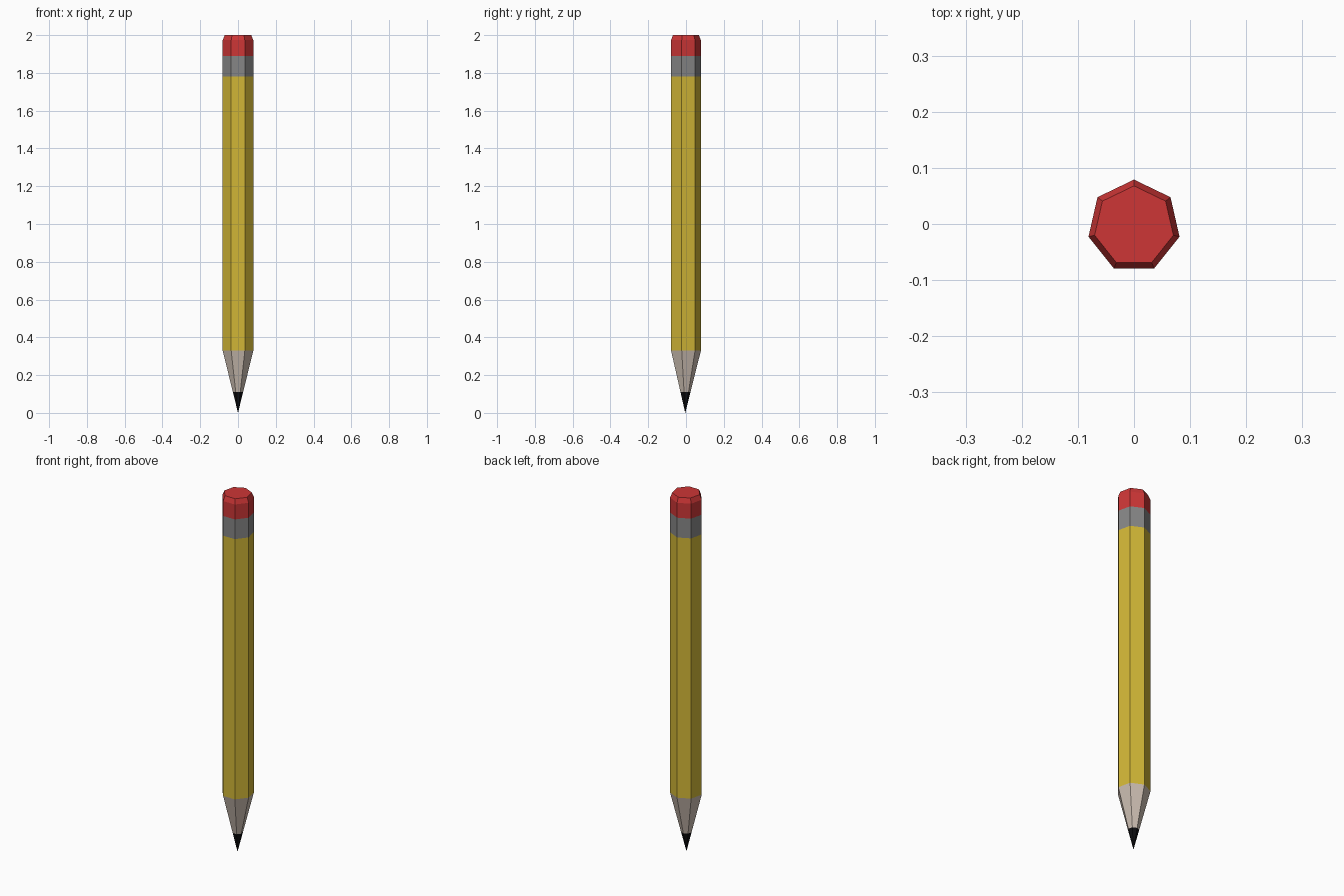
import bpy, bmesh
from math import sin, cos, pi

cube = bpy.data.objects.get("Cube")
if cube:
    bpy.data.objects.remove(cube, do_unlink=True)

SIDES = 7
RADIUS = 0.0832
CENTRE_Y = -0.0041  # centres the odd-sided outline


def material(name, color):
    m = bpy.data.materials.new(name)
    m.use_nodes = True
    rgba = (*color, 1.0)
    m.diffuse_color = rgba
    m.node_tree.nodes["Principled BSDF"].inputs["Base Color"].default_value = rgba
    return m


def section(name, rings, mat):
    """Seven-sided solid through (radius, height) rings; radius 0 is a point."""
    bm = bmesh.new()
    loops = []
    for r, z in rings:
        if r == 0:
            loops.append([bm.verts.new((0, CENTRE_Y, z))] * SIDES)
        else:
            angles = [pi / 2 + 2 * pi * i / SIDES for i in range(SIDES)]
            loops.append([bm.verts.new((r * cos(a), r * sin(a) + CENTRE_Y, z))
                          for a in angles])
    for low, high in zip(loops, loops[1:]):
        for i in range(SIDES):
            j = (i + 1) % SIDES
            corners = [low[i], low[j], high[j], high[i]]
            bm.faces.new(list(dict.fromkeys(corners)))
    for loop in (loops[0], loops[-1]):
        if len(set(loop)) > 1:
            bm.faces.new(loop)
    bmesh.ops.recalc_face_normals(bm, faces=bm.faces)
    mesh = bpy.data.meshes.new(name)
    bm.to_mesh(mesh)
    bm.free()
    mesh.materials.append(mat)
    obj = bpy.data.objects.new(name, mesh)
    bpy.context.collection.objects.link(obj)
    return obj


graphite = material("graphite black", (0.004, 0.004, 0.005))
wood = material("pale wood", (0.60, 0.51, 0.44))
yellow = material("yellow paint", (0.64, 0.47, 0.037))
metal = material("grey metal", (0.24, 0.24, 0.24))
rubber = material("red rubber", (0.61, 0.037, 0.037))

# Sharpened end
section("lead_tip", [(0, 0), (RADIUS / 3, 0.11)], graphite)
section("sharpened_wood", [(RADIUS / 3, 0.11), (RADIUS, 0.33)], wood)

# Painted shaft
section("shaft", [(RADIUS, 0.33), (RADIUS, 1.78)], yellow)

# Metal band and bevelled eraser
section("metal_band", [(RADIUS, 1.78), (RADIUS, 1.89)], metal)
section("eraser", [(RADIUS, 1.89), (RADIUS, 1.973), (0.072, 2.0)], rubber)
